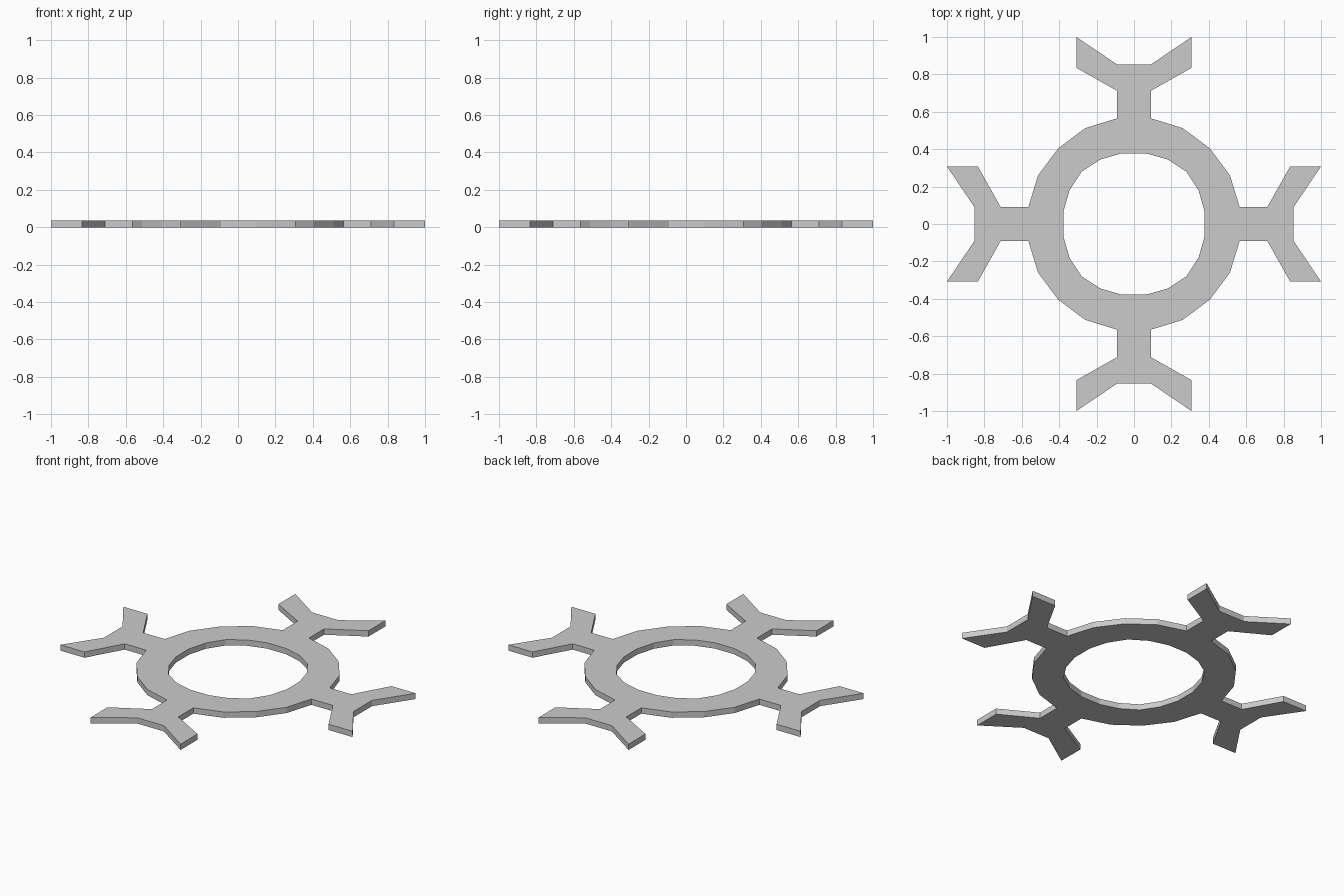
import bpy, bmesh
from mathutils import Vector, Matrix
from math import pi

if "Cube" in bpy.data.objects:
    bpy.data.objects.remove(bpy.data.objects["Cube"])

THICK = 0.036
# Ring: matching inner and outer corners over one quarter, arm side to arm side
outer = [(0.09, 0.565), (0.26, 0.513), (0.405, 0.405), (0.513, 0.26), (0.565, 0.09)]
inner = [(0.065, 0.378), (0.18, 0.345), (0.28, 0.28), (0.345, 0.18), (0.378, 0.065)]

# Ring sector, as quads
quads = [(outer[i], outer[i + 1], inner[i + 1], inner[i]) for i in range(4)]

# Arm: ring bridge, stem and crotch across the centre line
half = [inner[0], outer[0], (0.09, 0.712), (0.09, 0.853)]
for (ax, ay), (bx, by) in zip(half, half[1:]):
    quads.append(((-ax, ay), (-bx, by), (bx, by), (ax, ay)))

# Two flared prongs, mirrored
for s in (1, -1):
    q = [(s * 0.09, 0.853), (s * 0.308, 1.0), (s * 0.308, 0.835), (s * 0.09, 0.712)]
    quads.append(q[::s])

# Repeat the quarter four times, weld, and extrude to thickness
bm = bmesh.new()
for k in range(4):
    rot = Matrix.Rotation(k * pi / 2, 3, 'Z')
    for q in quads:
        bm.faces.new([bm.verts.new(rot @ Vector((x, y, 0))) for x, y in q])
bmesh.ops.remove_doubles(bm, verts=bm.verts[:], dist=1e-4)
ext = bmesh.ops.extrude_face_region(bm, geom=bm.faces[:], use_keep_orig=True)
top = [g for g in ext["geom"] if isinstance(g, bmesh.types.BMVert)]
bmesh.ops.translate(bm, verts=top, vec=(0, 0, THICK))
bmesh.ops.recalc_face_normals(bm, faces=bm.faces[:])

mesh = bpy.data.meshes.new("forked_ring")
bm.to_mesh(mesh)
bm.free()
obj = bpy.data.objects.new("forked_ring", mesh)
bpy.context.collection.objects.link(obj)
